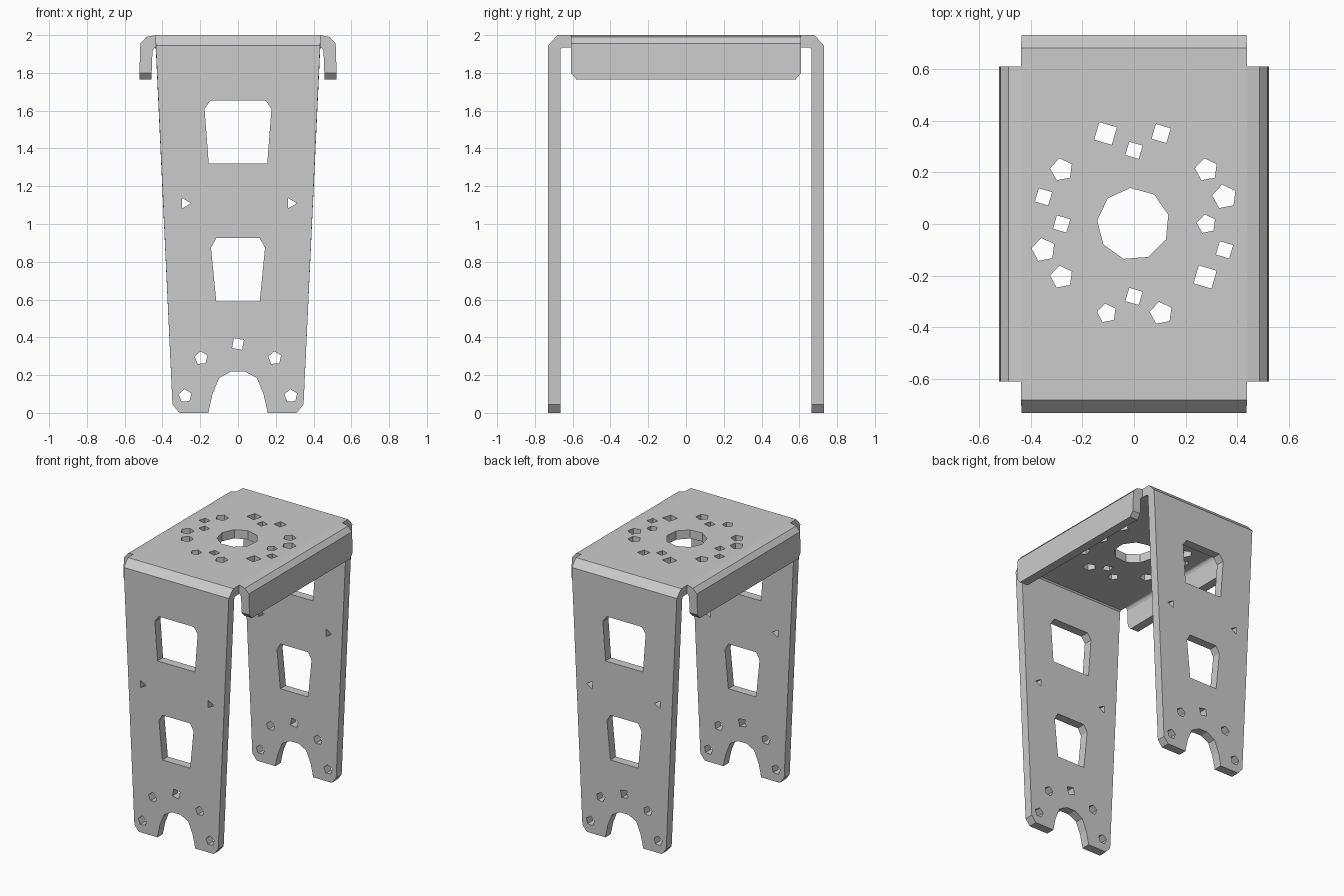
import bpy, bmesh
from math import sin, cos, tau

old = bpy.data.objects.get("Cube")
if old:
    bpy.data.objects.remove(old)

# Single bare-metal colour
metal = bpy.data.materials.new("grey_metal")
metal.use_nodes = True
GREY = (0.6, 0.6, 0.6, 1)
metal.diffuse_color = GREY
metal.node_tree.nodes["Principled BSDF"].inputs["Base Color"].default_value = GREY


def finish(name, bm):
    bmesh.ops.recalc_face_normals(bm, faces=bm.faces[:])
    mesh = bpy.data.meshes.new(name)
    bm.to_mesh(mesh)
    bm.free()
    mesh.materials.append(metal)
    obj = bpy.data.objects.new(name, mesh)
    bpy.context.collection.objects.link(obj)
    return obj


def strip(name, outer, inner, widths, place):
    """Bent sheet: outer and inner section lines, half width at each step."""
    bm = bmesh.new()
    rings = []
    for o, i, w in zip(outer, inner, widths):
        section = [(o, -w), (o, w), (i, w), (i, -w)]
        rings.append([bm.verts.new(place(p[0], p[1], s)) for p, s in section])
    for a, b in zip(rings, rings[1:]):
        for k in range(4):
            n = (k + 1) % 4
            bm.faces.new((a[k], a[n], b[n], b[k]))
    bm.faces.new(rings[0])
    bm.faces.new(rings[-1])
    return finish(name, bm)


def prism(bm, points, place, low, high):
    ends = [[bm.verts.new(place(u, v, d)) for u, v in points] for d in (low, high)]
    for e in ends:
        bm.faces.new(e)
    for k in range(len(points)):
        n = (k + 1) % len(points)
        bm.faces.new((ends[0][k], ends[0][n], ends[1][n], ends[1][k]))


def ngon(x, y, sides, r, turn=0.0):
    return [(x + r * cos(tau * k / sides + turn), y + r * sin(tau * k / sides + turn))
            for k in range(sides)]


def mirrored(half):
    return half + [(-u, v) for u, v in reversed(half)]


# Main U-shaped sheet: two tapered legs and the top
outer = [(-0.73, 0), (-0.73, 0.045), (-0.73, 1.945), (-0.68, 2)]
inner = [(-0.665, 0), (-0.665, 0.045), (-0.665, 1.925), (-0.655, 1.935)]
widths = [0.31, 0.347, 0.435, 0.437]
bracket = strip("bracket_body", mirrored(outer), mirrored(inner),
                widths + widths[::-1], lambda y, z, x: (x, y, z))

# Leg openings: windows, foot arch and bolt holes
cut = bmesh.new()
through_legs = lambda x, z, y: (x, y, z)
leg_shapes = [
    mirrored([(0.145, 1.655), (0.177, 1.61), (0.155, 1.32)]),
    mirrored([(0.115, 0.925), (0.143, 0.875), (0.115, 0.59)]),
    mirrored([(0.035, 0.22), (0.1, 0.185), (0.135, 0.1), (0.155, 0.01), (0.16, -0.1)]),
    ngon(0, 0.365, 4, 0.038, 0.6),
]
for side in (-1, 1):
    leg_shapes += [ngon(side * 0.28, 1.11, 3, 0.032, 0),
                   ngon(side * 0.195, 0.29, 5, 0.036, 0.4),
                   ngon(side * 0.28, 0.09, 5, 0.036, 0.4)]
for shape in leg_shapes:
    prism(cut, shape, through_legs, -1, 1)

# Top openings: centre bore and ring of bolt holes
through_top = lambda x, y, z: (x, y, z)
prism(cut, ngon(-0.003, 0, 9, 0.14, 0.95), through_top, 1.8, 2.2)
bolts = [(-0.11, 0.35, 4, 0.05), (0.105, 0.35, 4, 0.042), (0, 0.285, 4, 0.038),
         (-0.28, 0.21, 5, 0.045), (0.28, 0.21, 5, 0.045),
         (-0.35, 0.105, 4, 0.038), (0.35, 0.105, 5, 0.048),
         (-0.28, 0, 4, 0.038), (0.28, 0, 5, 0.038),
         (-0.35, -0.1, 5, 0.047), (0.35, -0.1, 4, 0.038),
         (-0.28, -0.205, 5, 0.045), (0.275, -0.205, 4, 0.051),
         (0, -0.28, 4, 0.038), (-0.105, -0.345, 5, 0.038), (0.105, -0.345, 5, 0.045)]
for x, y, sides, r in bolts:
    prism(cut, ngon(x, y, sides, r, 0.5), through_top, 1.8, 2.2)

# Cut the openings, then drop the cutter
cutter = finish("opening_cutter", cut)
cutter.hide_render = True
mod = bracket.modifiers.new("openings", "BOOLEAN")
mod.operation = "DIFFERENCE"
mod.solver = "EXACT"
mod.object = cutter
deps = bpy.context.evaluated_depsgraph_get()
bracket_mesh = bpy.data.meshes.new_from_object(bracket.evaluated_get(deps))
bracket.modifiers.clear()
bracket.data = bracket_mesh
bpy.data.objects.remove(cutter)

# Folded side flanges with clipped lower corners
fold_out = [(0.437, 2), (0.485, 1.99), (0.517, 1.955), (0.522, 1.8), (0.522, 1.765)]
fold_in = [(0.437, 1.935), (0.445, 1.93), (0.453, 1.915), (0.457, 1.8), (0.457, 1.765)]
for name, side in (("left_flange", 1), ("right_flange", -1)):
    strip(name, fold_out, fold_in, [0.61, 0.61, 0.61, 0.61, 0.58],
          lambda x, z, y, s=side: (s * x, y, z))
